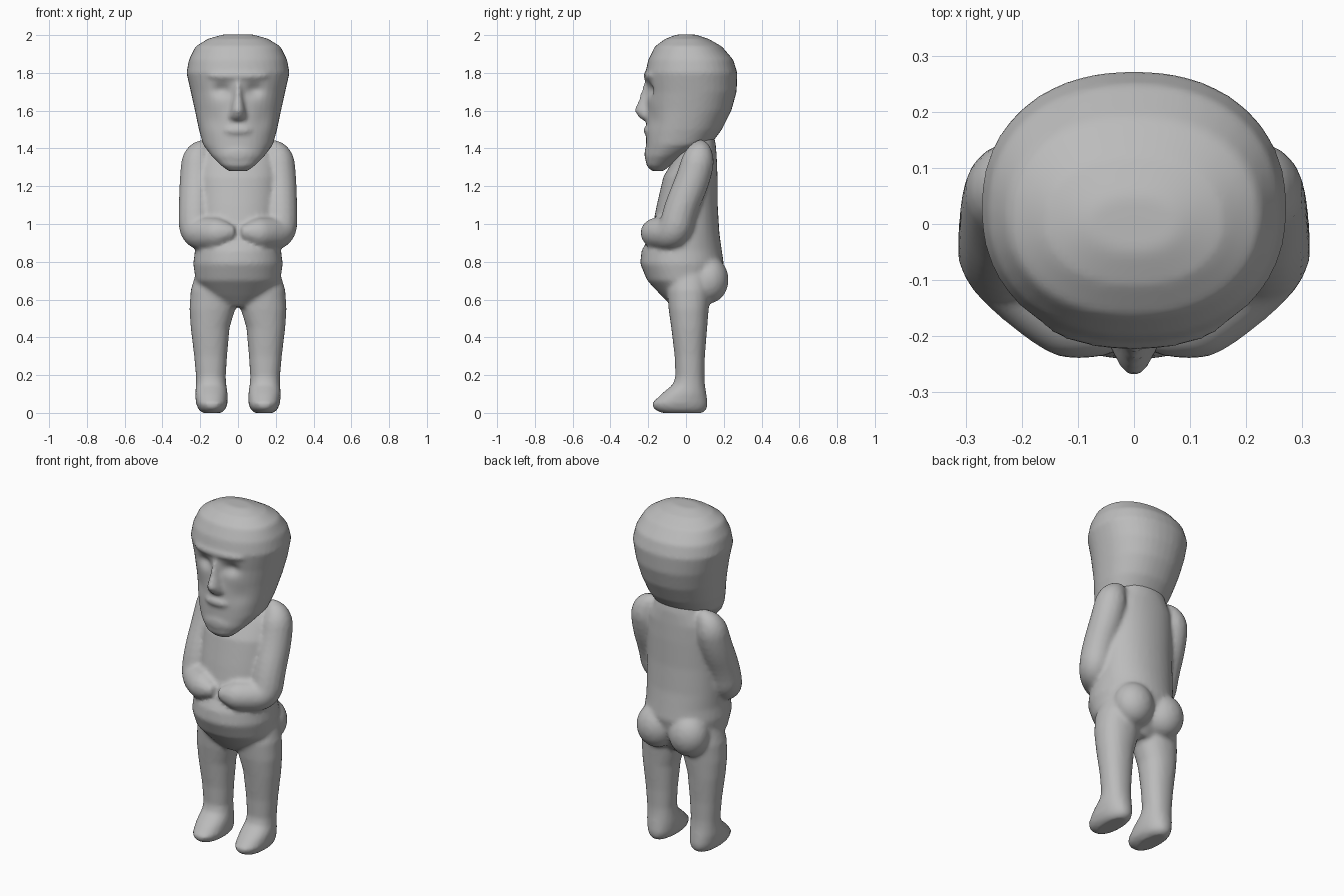
import bpy, bmesh, math
from mathutils import Vector

cube = bpy.data.objects.get("Cube")
if cube:
    bpy.data.objects.remove(cube, do_unlink=True)

stone = bpy.data.materials.new("grey stone")
stone.use_nodes = True
colour = (0.5, 0.5, 0.5, 1)
stone.diffuse_color = colour
stone.node_tree.nodes["Principled BSDF"].inputs["Base Color"].default_value = colour


def add_object(name, data):
    obj = bpy.data.objects.new(name, data)
    bpy.context.collection.objects.link(obj)
    return obj


def loft(name, sections, power=2.2, side=1, sides=40):
    """Stack rounded rings; each section is (z, front, back, inner x, outer x)."""
    bm = bmesh.new()
    rings = []
    for z, front, back, inner, outer in sections:
        ring = []
        for i in range(sides):
            a = math.tau * i / sides
            c, s = math.cos(a), math.sin(a)
            x = math.copysign(abs(c) ** (2 / power), c) * (outer - inner) / 2
            y = math.copysign(abs(s) ** (2 / power), s) * (back - front) / 2
            ring.append(bm.verts.new((side * (x + (inner + outer) / 2), y + (front + back) / 2, z)))
        rings.append(ring)
    for low, high in zip(rings, rings[1:]):
        for i in range(sides):
            j = (i + 1) % sides
            bm.faces.new((low[i], low[j], high[j], high[i]))
    bm.faces.new(rings[0])
    bm.faces.new(rings[-1])
    bmesh.ops.recalc_face_normals(bm, faces=bm.faces)
    mesh = bpy.data.meshes.new(name)
    bm.to_mesh(mesh)
    bm.free()
    return add_object(name, mesh)


def symmetric(rows):
    return [(z, front, back, -half, half) for z, front, back, half in rows]


def tube(name, points, side):
    """Round limb along a smooth path; each point is (x, y, z, radius)."""
    curve = bpy.data.curves.new(name, 'CURVE')
    curve.dimensions = '3D'
    curve.bevel_depth = 1
    curve.bevel_resolution = 6
    curve.use_fill_caps = True
    spline = curve.splines.new('NURBS')
    spline.points.add(len(points) - 1)
    for p, (x, y, z, r) in zip(spline.points, points):
        p.co = (side * x, y, z, 1)
        p.radius = r
    spline.order_u = 3
    spline.use_endpoint_u = True
    obj = add_object(name, curve)
    bpy.ops.object.select_all(action='DESELECT')
    obj.select_set(True)
    bpy.context.view_layer.objects.active = obj
    bpy.ops.object.convert(target='MESH')
    return bpy.context.view_layer.objects.active


def ball(name, centre, size):
    bpy.ops.mesh.primitive_uv_sphere_add(segments=32, ring_count=20, location=centre)
    obj = bpy.context.object
    obj.name = name
    obj.scale = size
    return obj


def fuse(name, parts, voxel, smoothing):
    """Melt overlapping parts into one carved surface."""
    bpy.ops.object.select_all(action='DESELECT')
    for part in parts:
        part.select_set(True)
    bpy.context.view_layer.objects.active = parts[0]
    bpy.ops.object.join()
    obj = bpy.context.object
    obj.name = obj.data.name = name
    remesh = obj.modifiers.new("Fuse", 'REMESH')
    remesh.mode = 'VOXEL'
    remesh.voxel_size = voxel
    soften = obj.modifiers.new("Soften", 'SMOOTH')
    soften.iterations = smoothing
    bpy.ops.object.convert(target='MESH')
    bpy.ops.object.shade_smooth()
    obj.data.materials.clear()
    obj.data.materials.append(stone)
    return obj


# Head: skull with a flat face and long jaw
skull = loft("skull", symmetric([
    (1.28, -.18, -.12, .05), (1.31, -.21, -.08, .09), (1.36, -.215, 0, .14),
    (1.42, -.212, .13, .185), (1.5, -.21, .19, .207), (1.6, -.205, .24, .228),
    (1.7, -.207, .268, .25), (1.8, -.215, .272, .273), (1.87, -.2, .25, .26),
    (1.94, -.165, .19, .225), (1.98, -.11, .12, .16), (2.003, -.05, .05, .08)]))

# Nose: a wedge widening down to the nostrils
nose = loft("nose", symmetric([
    (1.545, -.222, -.15, .045), (1.565, -.25, -.15, .05), (1.6, -.275, -.15, .04),
    (1.66, -.25, -.15, .03), (1.75, -.222, -.15, .025)]), power=1.6)
lips = ball("lips", (0, -.19, 1.495), (.08, .036, .03))
chin = ball("chin", (0, -.185, 1.37), (.09, .035, .06))
brow = ball("brow", (0, -.16, 1.785), (.17, .065, .04))
head = fuse("head", [skull, nose, lips, chin, brow], .012, 3)

# Eye sockets and cheek hollows pressed into the face
for v in head.data.vertices:
    if v.co.y < -.05:
        for height, x, depth, wide, tall in ((1.71, .085, .026, .045, .035), (1.55, .13, .008, .05, .05)):
            d = ((abs(v.co.x) - x) / wide) ** 2 + ((v.co.z - height) / tall) ** 2
            v.co.y += depth * math.exp(-d)

# Torso with a rounded belly
parts = [loft("torso", symmetric([
    (.56, -.07, .09, .08), (.62, -.13, .14, .17), (.7, -.205, .18, .225),
    (.79, -.243, .2, .237), (.86, -.235, .19, .228), (.95, -.185, .177, .225),
    (1.1, -.155, .168, .22), (1.25, -.12, .167, .215), (1.35, -.06, .163, .2),
    (1.42, -.02, .158, .15), (1.5, 0, .14, .12)]), power=2.1)]

for side, label in ((1, "left"), (-1, "right")):
    # Arm folded across the belly
    parts.append(tube(label + "_arm", [
        (.15, .08, 1.42, .03), (.21, .075, 1.385, .085), (.218, .04, 1.24, .092),
        (.225, -.03, 1.08, .09), (.225, -.06, .95, .09), (.14, -.14, .95, .085),
        (.08, -.18, .955, .078), (.015, -.205, .96, .025)], side))
    # Buttock
    parts.append(ball(label + "_buttock", (side * .105, .12, .705), (.115, .105, .125)))
    # Leg ending in a forward foot
    parts.append(loft(label + "_leg", [
        (0, -.13, .09, .09, .19), (.02, -.17, .11, .065, .21), (.05, -.182, .115, .055, .222),
        (.1, -.13, .108, .055, .227), (.15, -.07, .1, .062, .222), (.19, -.056, .097, .065, .222),
        (.3, -.06, .1, .058, .232), (.45, -.078, .112, .045, .25), (.55, -.092, .12, .015, .257),
        (.65, -.1, .13, .0, .25), (.75, -.08, .12, .03, .22)], side=side))

fuse("body", parts, .013, 4)
